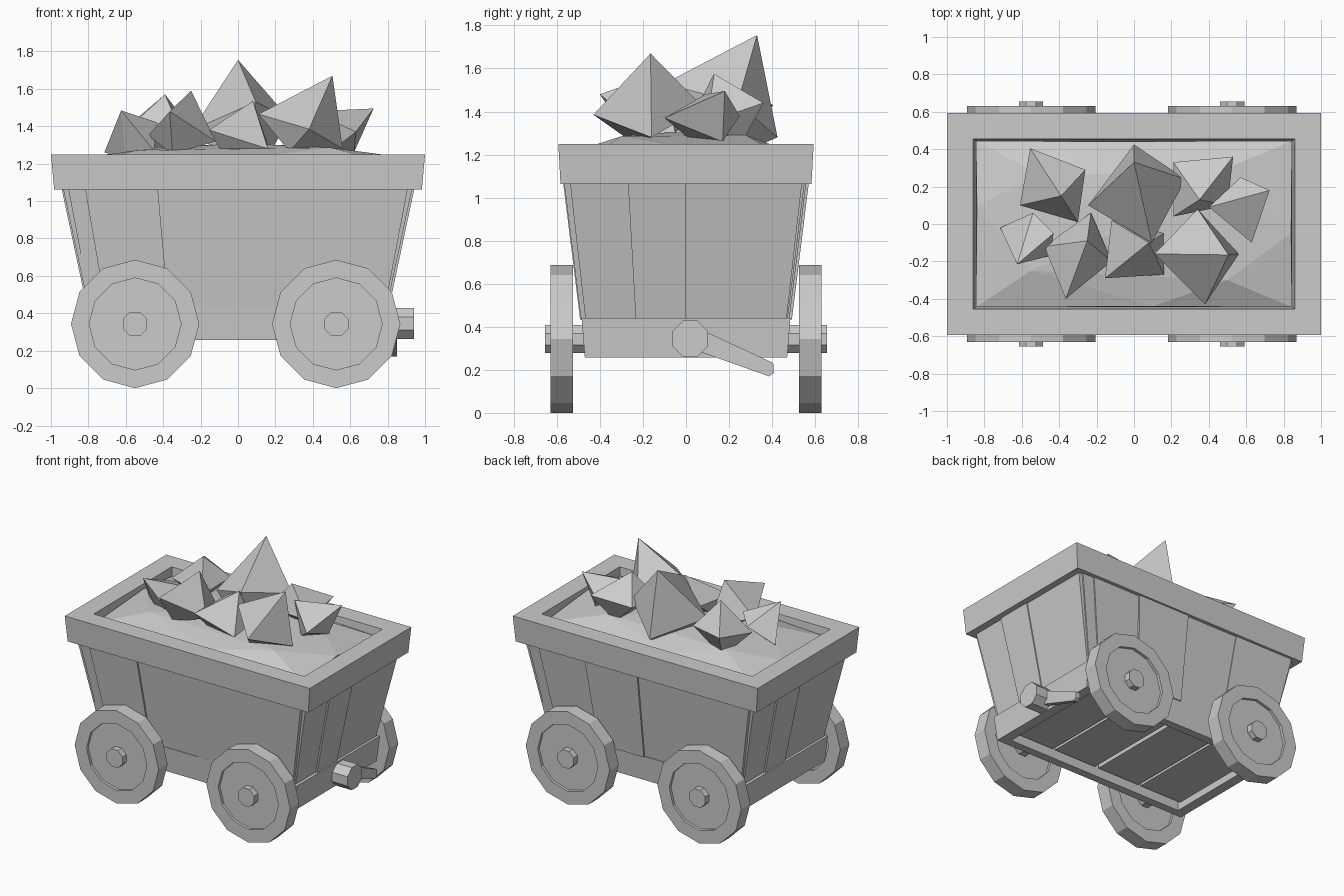
import bpy, bmesh, math
from mathutils import Vector, Matrix

if "Cube" in bpy.data.objects:
    bpy.data.objects.remove(bpy.data.objects["Cube"], do_unlink=True)

grey = bpy.data.materials.new("plain grey")
grey.use_nodes = True
grey.diffuse_color = (0.6, 0.6, 0.6, 1)
grey.node_tree.nodes["Principled BSDF"].inputs["Base Color"].default_value = (0.6, 0.6, 0.6, 1)


def finish(name, bm):
    bmesh.ops.recalc_face_normals(bm, faces=bm.faces)
    mesh = bpy.data.meshes.new(name)
    bm.to_mesh(mesh)
    bm.free()
    mesh.materials.append(grey)
    ob = bpy.data.objects.new(name, mesh)
    bpy.context.collection.objects.link(ob)
    return ob


def hull(name, points):
    """Convex solid around a few points."""
    bm = bmesh.new()
    for p in points:
        bm.verts.new(p)
    bmesh.ops.convex_hull(bm, input=bm.verts)
    loose = [v for v in bm.verts if not v.link_faces]
    bmesh.ops.delete(bm, geom=loose, context="VERTS")
    bmesh.ops.dissolve_limit(bm, angle_limit=0.005, verts=bm.verts, edges=bm.edges)
    return finish(name, bm)


def rect_ring(name, loops):
    """Rectangular frame; each loop is half length, half width, height."""
    bm = bmesh.new()
    rows = [[bm.verts.new((sx * a, sy * b, z)) for sx, sy in ((-1, -1), (1, -1), (1, 1), (-1, 1))]
            for a, b, z in loops]
    for i, row in enumerate(rows):
        nxt = rows[(i + 1) % len(rows)]
        for j in range(4):
            k = (j + 1) % 4
            bm.faces.new((row[j], row[k], nxt[k], nxt[j]))
    return finish(name, bm)


def lathe(name, profile, sides, turn, matrix):
    """Turned solid from (radius, height) pairs, capped at both ends."""
    bm = bmesh.new()
    rows = []
    for r, h in profile:
        angles = [turn + math.tau * i / sides for i in range(sides)]
        rows.append([bm.verts.new((r * math.cos(a), r * math.sin(a), h)) for a in angles])
    for low, high in zip(rows, rows[1:]):
        for j in range(sides):
            k = (j + 1) % sides
            bm.faces.new((low[j], low[k], high[k], high[j]))
    bm.faces.new(rows[0])
    bm.faces.new(rows[-1])
    bm.transform(matrix)
    return finish(name, bm)


# Rim around the top and hollow frame under the body
rect_ring("rim", [(1, .593, 1.25), (.983, .583, 1.063), (.84, .44, 1.063), (.86, .455, 1.25)])
rect_ring("base_frame", [(.82, .485, .44), (.805, .47, .257), (.73, .41, .257), (.73, .41, .44)])

# Floor boards with gaps, and a layer closing them above
for x in (-.735, -.365, .015, .385):
    hull("floor_board", [(u, y, z) for u in (x, x + .35) for y in (-.39, .39) for z in (.31, .36)])
hull("floor_backing", [(x, y, z) for x in (-.76, .76) for y in (-.43, .43) for z in (.35, .39)])

TOP, BOTTOM, NARROW = 1.08, .435, .865


def plank(name, a, b, out_top, out_bottom, turn):
    """Leaning wall plank from a to b along the wall, turned about z."""
    rot = Matrix.Rotation(turn, 3, "Z")
    pts = []
    for u in (a, b):
        for back in (0, .06):
            pts.append(rot @ Vector((u, back - out_top, TOP)))
            pts.append(rot @ Vector((u * NARROW, back - out_bottom, BOTTOM)))
    hull(name, pts)


# Wall planks, slightly staggered in depth
long_cuts = [-.91, -.82, -.43, 0, .425, .91]
end_cuts = [-.54, -.27, 0, .54]
walls = [("front", 0, long_cuts, (-.008, .012, 0, .004, .008), .56, .48),
         ("back", math.pi, long_cuts, (-.008, 0, .012, 0, .006), .56, .48),
         ("left_end", math.pi / 2, end_cuts, (-.006, .006, -.002), .94, .802),
         ("right_end", -math.pi / 2, end_cuts, (-.006, .006, -.002), .94, .802)]
for label, turn, cuts, lifts, out_top, out_bottom in walls:
    for a, b, lift in zip(cuts, cuts[1:], lifts):
        plank(label + "_plank", a, b, out_top + lift, out_bottom + lift, turn)

# Wheels with sunken faces, and stub axles
wheel_profile = [(.246, -.032), (.246, -.0525), (.343, -.0525), (.343, .0525), (.246, .0525), (.246, .032)]
to_y = Matrix.Rotation(math.pi / 2, 4, "X")
for x in (-.55, .525):
    for side in (-1, 1):
        lathe("wheel", wheel_profile, 12, 0, Matrix.Translation((x, side * .5775, .343)) @ to_y)
        lathe("axle", [(.07, -.11), (.07, .11)], 8, math.pi / 8,
              Matrix.Translation((x, side * .545, .343)) @ to_y)

# Brake pivot and lever on one end
to_x = Matrix.Rotation(math.pi / 2, 4, "Y")
lathe("lever_pivot", [(.09, -.08), (.09, .08)], 8, math.pi / 8, Matrix.Translation((.86, .02, .345)) @ to_x)
hull("brake_lever", [(x, y, z) for x in (.815, .85) for y, z in
                     ((.02, .41), (.02, .30), (.385, .17), (.408, .185), (.405, .232))])

# Low mound of rubble
hull("rubble_mound", [(sx * .845, sy * .445, z) for sx in (-1, 1) for sy in (-1, 1) for z in (1.08, 1.19)] +
     [(-.84, .1, 1.23), (.84, -.05, 1.24), (.1, -.44, 1.24), (-.15, .44, 1.23),
      (-.55, -.25, 1.27), (.5, -.3, 1.285), (.45, .28, 1.29), (-.5, .26, 1.28), (0, 0, 1.31)])

# Rocks as crooked octahedra
rocks = {
    "tall_rock": [(0, .33, 1.755), (0, .425, 1.28), (-.245, .1, 1.38), (.095, -.1, 1.53), (.275, .24, 1.44), (.08, .0, 1.1)],
    "front_rock": [(.505, -.165, 1.67), (.11, -.16, 1.465), (.56, -.16, 1.28), (.38, -.43, 1.385), (.34, .08, 1.42), (.275, -.26, 1.265)],
    "middle_rock": [(-.25, -.09, 1.59), (-.365, -.4, 1.48), (-.48, -.12, 1.35), (-.12, -.2, 1.32), (-.23, .06, 1.32), (-.35, -.25, 1.25)],
    "back_rock": [(-.39, .15, 1.57), (-.555, .405, 1.43), (-.26, .29, 1.4), (-.61, .1, 1.37), (-.3, .01, 1.36), (-.45, .22, 1.2)],
    "end_rock": [(-.625, -.215, 1.485), (-.715, -.02, 1.26), (-.54, .06, 1.38), (-.43, -.05, 1.42), (-.45, -.17, 1.27), (-.6, -.1, 1.23)],
    "small_rock": [(.08, -.1, 1.535), (-.155, -.29, 1.38), (.16, -.27, 1.28), (-.12, .02, 1.4), (.16, -.05, 1.3), (-.08, -.2, 1.25)],
    "side_rock": [(.725, .18, 1.495), (.63, -.1, 1.37), (.4, .09, 1.48), (.57, .25, 1.38), (.62, .17, 1.26), (.5, .02, 1.27)],
    "far_rock": [(.35, .13, 1.575), (.21, .33, 1.42), (.53, .36, 1.44), (.5, .1, 1.35), (.21, .04, 1.4), (.4, .25, 1.24)],
}
for name, points in rocks.items():
    hull(name, points)
